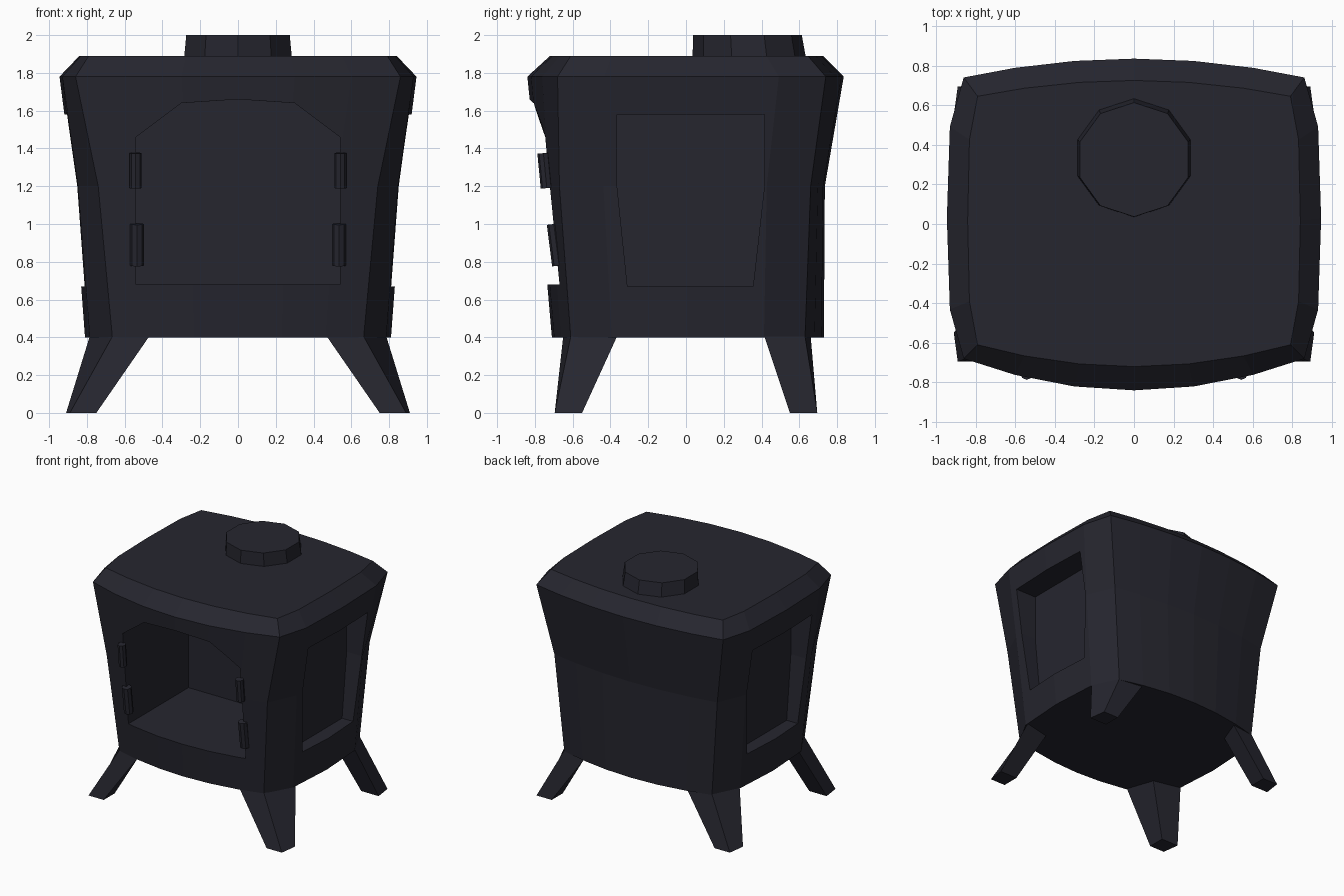
import bpy, bmesh, math
from mathutils import Vector

if "Cube" in bpy.data.objects:
    bpy.data.objects.remove(bpy.data.objects["Cube"])

iron = bpy.data.materials.new("dark_iron")
iron.diffuse_color = (0.019, 0.019, 0.028, 1)
iron.use_nodes = True
iron.node_tree.nodes["Principled BSDF"].inputs["Base Color"].default_value = iron.diffuse_color


def loft(name, rings):
    """Closed solid through a list of equal-length point rings."""
    bm = bmesh.new()
    vr = [[bm.verts.new(p) for p in r] for r in rings]
    n = len(rings[0])
    for a, b in zip(vr, vr[1:]):
        for i in range(n):
            j = (i + 1) % n
            bm.faces.new((a[i], a[j], b[j], b[i]))
    bm.faces.new(vr[0][::-1])
    bm.faces.new(vr[-1])
    bmesh.ops.recalc_face_normals(bm, faces=bm.faces[:])
    me = bpy.data.meshes.new(name)
    bm.to_mesh(me)
    bm.free()
    me.materials.append(iron)
    ob = bpy.data.objects.new(name, me)
    bpy.context.collection.objects.link(ob)
    return ob


def body_ring(z, front, back, side, front_mid, back_mid):
    """Rounded-square outline: front/back are corner (x, y), mids are bulges."""
    (fx, fy), (bx, by) = front, back
    ts = [-1, -0.7, -0.35, 0, 0.35, 0.7, 1]
    pts = [(fx * t, fy + (front_mid - fy) * (1 - t * t), z) for t in ts]
    right = []
    for t in (-0.65, 0, 0.65):
        k = (t + 1) / 2
        x = fx + (bx - fx) * k
        right.append((x + (side - x) * (1 - t ** 4), fy + (by - fy) * k, z))
    pts += right
    pts += [(-bx * t, by + (back_mid - by) * (1 - t * t), z) for t in ts]
    pts += [(-x, y, z) for x, y, z in reversed(right)]
    return pts


# Body: flared, bulging casing with a chamfered top
body = loft("stove_body", [
    body_ring(0.40, (0.665, -0.61), (0.68, 0.63), 0.81, -0.71, 0.73),
    body_ring(1.20, (0.74, -0.67), (0.75, 0.66), 0.87, -0.78, 0.735),
    body_ring(1.78, (0.86, -0.68), (0.86, 0.74), 0.945, -0.84, 0.835),
    body_ring(1.89, (0.79, -0.61), (0.79, 0.645), 0.84, -0.72, 0.725)])


def cut(cutter):
    mod = body.modifiers.new("cut", 'BOOLEAN')
    mod.operation = 'DIFFERENCE'
    mod.solver = 'EXACT'
    mod.object = cutter
    cutter.hide_render = True
    bpy.context.view_layer.objects.active = body
    bpy.ops.object.modifier_apply(modifier=mod.name)
    bpy.data.objects.remove(cutter)


# Arched firebox opening
arch = [(-0.54, 0.68), (0.54, 0.68), (0.54, 1.46), (0.3, 1.64), (0, 1.66),
        (-0.3, 1.64), (-0.54, 1.46)]
cut(loft("firebox_cutter", [[(x, y, z) for x, z in arch] for y in (-1.2, 0.12)]))

# Recessed side panels
panel = [(-0.31, 0.67), (0.355, 0.67), (0.415, 1.2), (0.415, 1.58),
         (-0.365, 1.58), (-0.365, 1.2)]
for s in (-1, 1):
    cut(loft("panel_cutter", [[(s * x, y, z) for y, z in panel] for x in (0.71, 1.2)]))

# Flue collar
def decagon(r, cy, z):
    return [(r * math.sin(i * math.pi / 5), cy - r * math.cos(i * math.pi / 5), z)
            for i in range(10)]

loft("flue_collar", [decagon(0.30, 0.335, 1.88), decagon(0.288, 0.325, 2.0)])

# Splayed legs
foot = [(0.89, 0.695), (0.75, 0.695), (0.75, 0.55), (0.91, 0.55)]
front_top = [(0.665, 0.61), (0.47, 0.65), (0.55, 0.42), (0.785, 0.365)]
back_top = [(0.68, 0.63), (0.47, 0.66), (0.55, 0.45), (0.785, 0.415)]
for name, top, sy in (("front_leg", front_top, -1), ("back_leg", back_top, 1)):
    for sx in (-1, 1):
        loft(name, [[(sx * x, sy * y, 0) for x, y in foot],
                    [(sx * x, sy * y, 0.405) for x, y in top]])

# Hinge barrels on both sides of the opening, tilted along the front
def barrel(name, x, a, b, r):
    a, b = Vector((x, *a)), Vector((x, *b))
    n = (b - a).normalized()
    u = Vector((1, 0, 0))
    v = n.cross(u)
    ring = [r * (u * math.cos(i * math.pi / 4) + v * math.sin(i * math.pi / 4))
            for i in range(8)]
    loft(name, [[c + p for p in ring] for c in (a, b)])

for s in (-1, 1):
    barrel("upper_hinge", s * 0.542, (-0.737, 1.19), (-0.755, 1.375), 0.032)
    barrel("lower_hinge", s * 0.535, (-0.672, 0.78), (-0.70, 1.0), 0.037)
